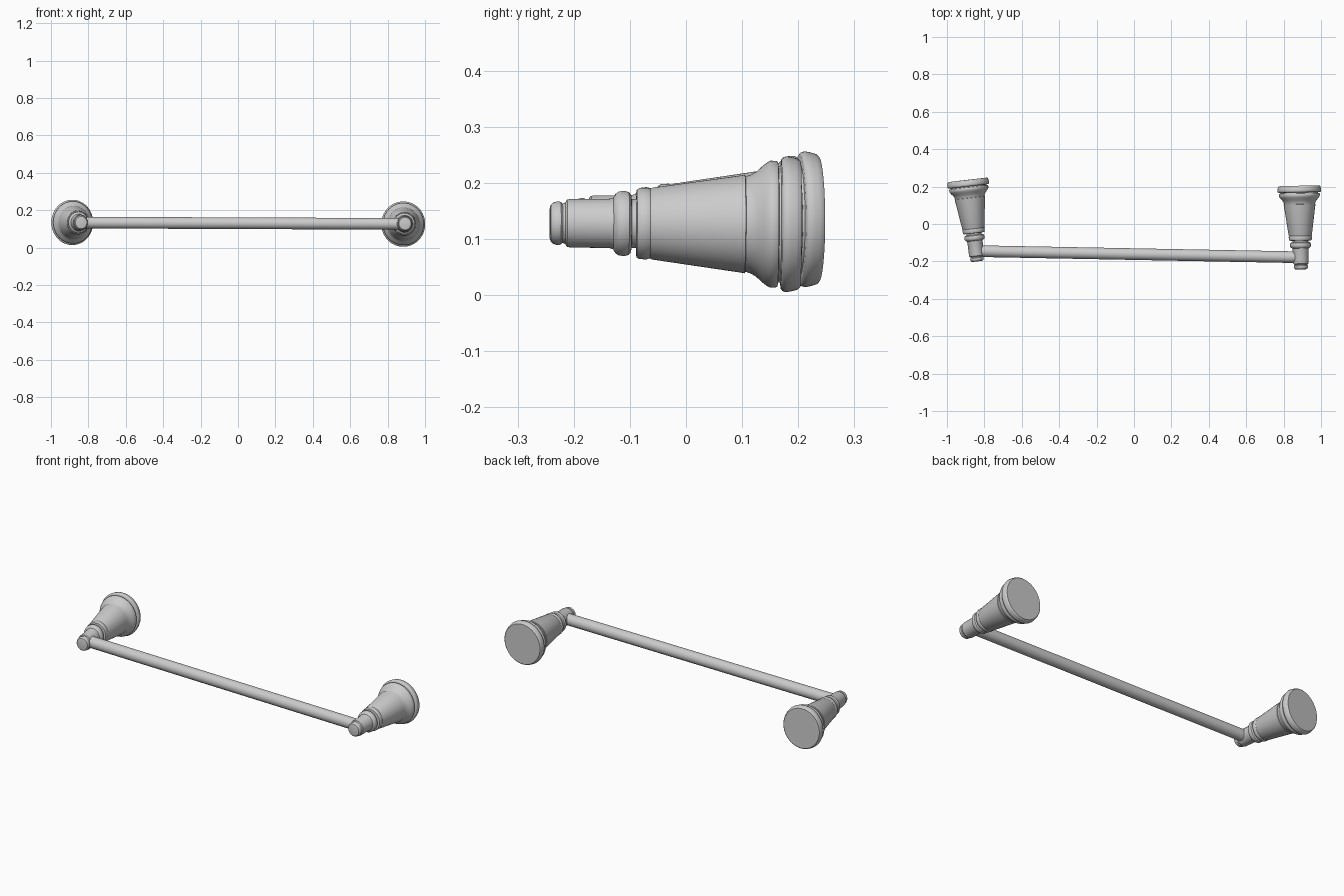
import bpy, bmesh, math
from mathutils import Vector, Matrix

if "Cube" in bpy.data.objects:
    bpy.data.objects.remove(bpy.data.objects["Cube"])

SIDES = 64


def finish(name, bm, matrix=Matrix()):
    bmesh.ops.recalc_face_normals(bm, faces=bm.faces)
    mesh = bpy.data.meshes.new(name)
    bm.to_mesh(mesh)
    bm.free()
    ob = bpy.data.objects.new(name, mesh)
    ob.matrix_world = matrix
    bpy.context.collection.objects.link(ob)
    bpy.ops.object.select_all(action='DESELECT')
    ob.select_set(True)
    bpy.context.view_layer.objects.active = ob
    bpy.ops.object.shade_smooth_by_angle(angle=math.radians(35))
    return ob


def lathe(name, profile, matrix, squash=1.0):
    """Revolve (distance, radius) pairs around local z, with capped ends."""
    bm = bmesh.new()
    rings = []
    for z, r in profile:
        rings.append([bm.verts.new((squash * r * math.cos(a), r * math.sin(a), z))
                      for a in (2 * math.pi * i / SIDES for i in range(SIDES))])
    for lo, hi in zip(rings, rings[1:]):
        for i in range(SIDES):
            j = (i + 1) % SIDES
            bm.faces.new((lo[i], lo[j], hi[j], hi[i]))
    bm.faces.new(rings[0])
    bm.faces.new(rings[-1])
    return finish(name, bm, matrix)


def frame(start, end, side):
    """Local z runs from start to end, local x stays close to side."""
    z = (end - start).normalized()
    x = (side - z * side.dot(z)).normalized()
    y = z.cross(x)
    m = Matrix((x, y, z)).transposed().to_4x4()
    m.translation = start
    return m


# Post profile: distance from the front tip, radius
PROFILE = [
    # rounded end button and groove
    (0, .026), (.002, .033), (.007, .037), (.014, .039), (.020, .038), (.023, .035),
    (.028, .037), (.031, .042),
    # socket holding the bar
    (.036, .043), (.108, .044), (.114, .046),
    # collar bead and neck groove
    (.118, .053), (.124, .057), (.134, .058), (.142, .056), (.146, .051), (.147, .044),
    (.155, .044),
    # small ring, then tapered cone
    (.156, .060), (.160, .063), (.174, .064), (.180, .062), (.184, .064),
    (.346, .087), (.350, .088), (.351, .085),
    # flared bell
    (.361, .088), (.371, .094), (.382, .104), (.390, .110), (.396, .113), (.406, .113),
    (.409, .111), (.410, .104), (.414, .104),
    # wall plate
    (.415, .115), (.418, .119), (.424, .121), (.432, .120), (.440, .118),
    (.446, .116), (.450, .112),
]
LENGTH = PROFILE[-1][0]

# name: tip centre, wall centre, sideways squash
POSTS = {
    "left_post": (Vector((-.838, -.200, .134)), Vector((-.889, .236, .135)), .93),
    "right_post": (Vector((.893, -.243, .128)), Vector((.883, .204, .126)), .97),
}
for name, (tip, wall, squash) in POSTS.items():
    k = (wall - tip).length / LENGTH
    lathe(name, [(t * k, r) for t, r in PROFILE],
          frame(tip, wall, Vector((1, 0, 0))), squash)

# Towel bar between the two sockets
a, b = Vector((-.843, -.145, .134)), Vector((.891, -.178, .127))
lathe("towel_bar", [(0, .031), ((b - a).length, .031)], frame(a, b, Vector((0, 0, 1))))
